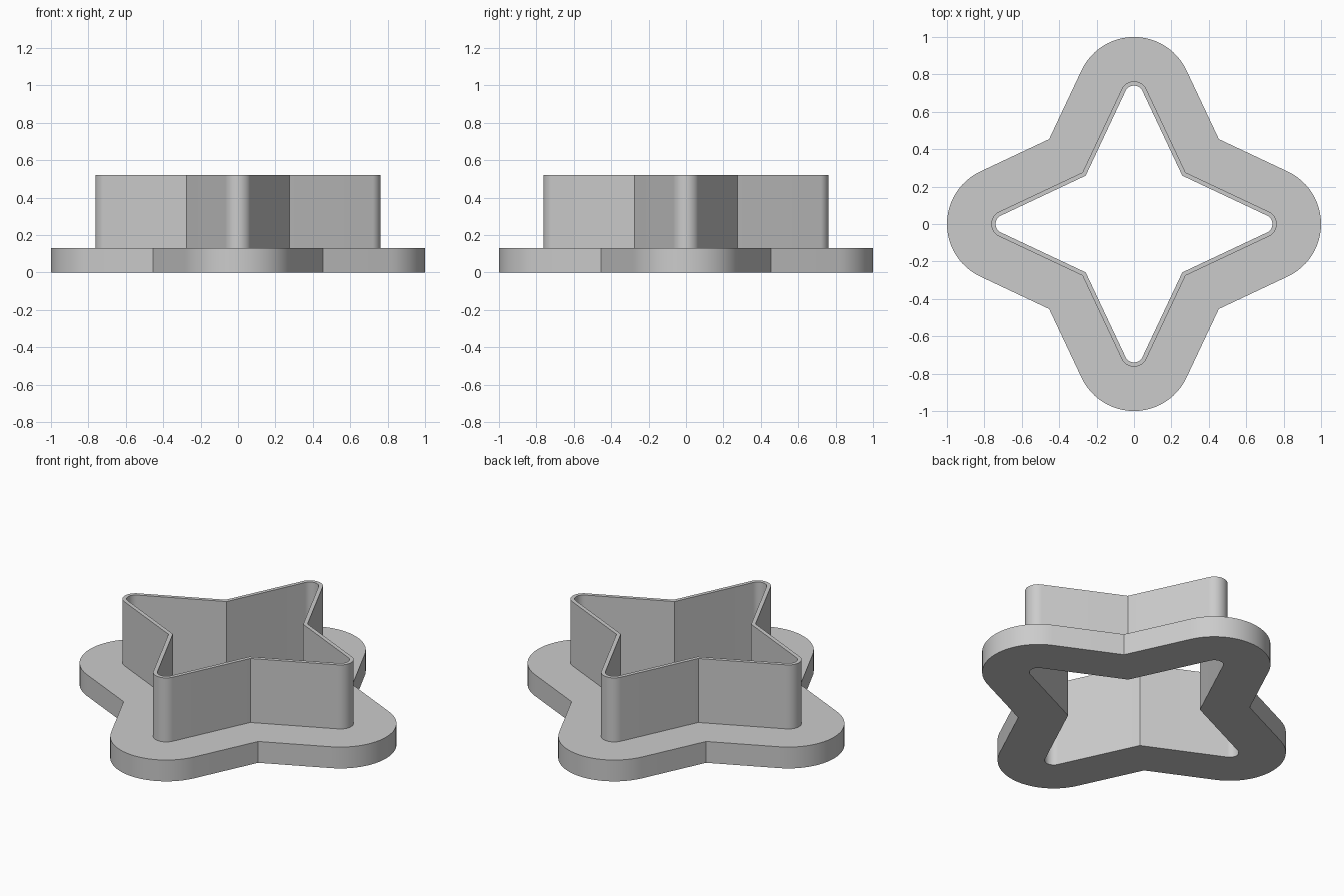
import bpy
import bmesh
from math import cos, sin, pi, radians

cube = bpy.data.objects.get("Cube")
if cube:
    bpy.data.objects.remove(cube, do_unlink=True)

TIP_CENTRE = 0.69        # distance of each tip's arc centre from the middle
SLOPE = radians(25.2)    # direction of the straight side's normal
ARC_STEPS = 24
BASE_TOP, WALL_TOP = 0.13, 0.52
HOLE, WALL, BASE = 0.05, 0.073, 0.31   # tip radii of the three offset outlines


def star_outline(radius):
    """Four-pointed star with round tips and sharp notches, counter-clockwise."""
    notch = (radius + TIP_CENTRE * sin(SLOPE)) / (cos(SLOPE) + sin(SLOPE))
    half = pi / 2 - SLOPE
    arm = []
    for i in range(ARC_STEPS + 1):
        a = -half + 2 * half * i / ARC_STEPS
        arm.append((TIP_CENTRE + radius * cos(a), radius * sin(a)))
    arm.append((notch, notch))
    points = []
    for k in range(4):
        c, s = cos(k * pi / 2), sin(k * pi / 2)
        points += [(x * c - y * s, x * s + y * c) for x, y in arm]
    return points


# Grey plastic
grey = bpy.data.materials.new("grey_plastic")
grey.use_nodes = True
colour = (0.6, 0.6, 0.6, 1.0)
grey.diffuse_color = colour
grey.node_tree.nodes["Principled BSDF"].inputs["Base Color"].default_value = colour

# Flanged star ring: its L-shaped section is swept through the offset outlines
section = [(HOLE, 0), (BASE, 0), (BASE, BASE_TOP),
           (WALL, BASE_TOP), (WALL, WALL_TOP), (HOLE, WALL_TOP)]
bm = bmesh.new()
rings = [[bm.verts.new((x, y, z)) for x, y in star_outline(r)] for r, z in section]
for i, ring in enumerate(rings):
    above = rings[(i + 1) % len(rings)]
    for j in range(len(ring)):
        k = (j + 1) % len(ring)
        bm.faces.new((ring[j], ring[k], above[k], above[j]))
bmesh.ops.recalc_face_normals(bm, faces=bm.faces)

mesh = bpy.data.meshes.new("star_cutter")
bm.to_mesh(mesh)
bm.free()
mesh.materials.append(grey)
cutter = bpy.data.objects.new("star_cutter", mesh)
bpy.context.collection.objects.link(cutter)

# Smooth tips, crisp notches and rims
bpy.ops.object.select_all(action="DESELECT")
cutter.select_set(True)
bpy.context.view_layer.objects.active = cutter
bpy.ops.object.shade_smooth_by_angle(angle=radians(30))
